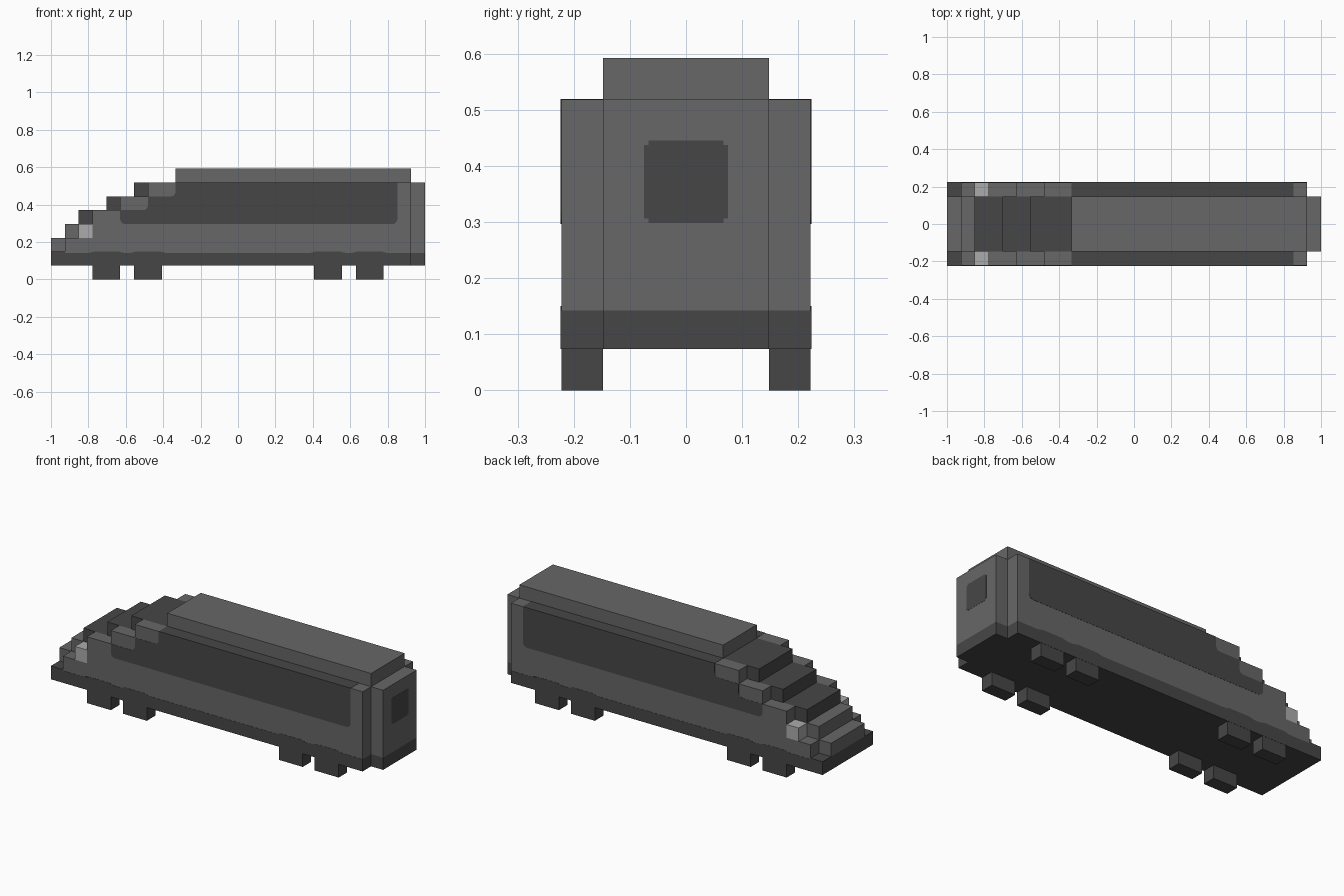
import bpy
import bmesh

cube = bpy.data.objects.get("Cube")
if cube:
    bpy.data.objects.remove(cube, do_unlink=True)

U = 2 / 27            # size of one block
HALF = 2 * U          # half width of the centre section
OUTER = 3 * U         # half width over the side sections
SKIRT_TOP = 0.142
PROUD = 0.001         # how far painted panels stand out


def X(n):
    """Length position of block line n, counted from the nose."""
    return -1 + n * U


def make_material(name, value):
    mat = bpy.data.materials.new(name)
    mat.use_nodes = True
    colour = (value, value, value, 1)
    mat.diffuse_color = colour
    mat.node_tree.nodes["Principled BSDF"].inputs["Base Color"].default_value = colour
    return mat


GREY = make_material("body grey", 0.135)
DARK = make_material("dark grey", 0.062)
LIGHT = make_material("lamp light grey", 0.41)


def prism(name, points, start, end, mat, axis="y", mirror=False):
    """Extrude a flat outline along y (points are x, z) or x (points are y, z)."""
    bm = bmesh.new()
    if axis == "y":
        verts = [bm.verts.new((a, start, z)) for a, z in points]
        step = (0, end - start, 0)
    else:
        verts = [bm.verts.new((start, a, z)) for a, z in points]
        step = (end - start, 0, 0)
    face = bm.faces.new(verts)
    moved = bmesh.ops.extrude_face_region(bm, geom=[face], use_keep_orig=True)["geom"]
    bmesh.ops.translate(bm, vec=step, verts=[g for g in moved if isinstance(g, bmesh.types.BMVert)])
    bmesh.ops.recalc_face_normals(bm, faces=bm.faces)
    mesh = bpy.data.meshes.new(name)
    bm.to_mesh(mesh)
    bm.free()
    mesh.materials.append(mat)
    obj = bpy.data.objects.new(name, mesh)
    bpy.context.collection.objects.link(obj)
    if mirror:
        mod = obj.modifiers.new("Mirror", "MIRROR")
        mod.use_axis = (False, True, False)
        mod.use_mirror_merge = False
    return obj


def rect(x0, x1, z0, z1):
    return [(x0, z0), (x1, z0), (x1, z1), (x0, z1)]


def stairs(steps):
    """Rising outline from (x line, top z line) pairs."""
    points = []
    for (n, low), (_, high) in zip(steps, steps[1:]):
        points += [(X(n), low), (X(n), high)]
        points.append((X(steps[steps.index((_, high))][0]), high))
    return points


# Centre hull with the stepped nose and the rear end
prism("centre_hull", [
    (1, SKIRT_TOP), (X(0), 2 * U), (X(0), 3 * U), (X(1), 3 * U), (X(1), 4 * U),
    (X(9), 4 * U), (X(9), 7 * U), (1, 7 * U)], -HALF, HALF, GREY)

# Stepped dark windscreen
prism("windscreen", [
    (X(2), 4 * U), (X(2), 5 * U), (X(4), 5 * U), (X(4), 6 * U), (X(6), 6 * U),
    (X(6), 7 * U), (X(9), 7 * U), (X(9), 4 * U)], -HALF, HALF, DARK)

# Raised roof
prism("roof", rect(X(9), X(26), 7 * U, 8 * U), -HALF, HALF, GREY)

# Side sections
prism("side_shells", [
    (X(26), SKIRT_TOP), (X(1), SKIRT_TOP), (X(1), 3 * U), (X(3), 3 * U), (X(3), 5 * U),
    (X(5), 5 * U), (X(5), 6 * U), (X(7), 6 * U), (X(7), 7 * U), (X(26), 7 * U)],
    HALF, OUTER, GREY, mirror=True)

# Window bands, wrapping over the ledge beside the roof
r = 0.022
c = 0.007
prism("side_windows", [
    (X(5), 4 * U + r), (X(5) + c, 4 * U + c), (X(5) + r, 4 * U),
    (X(25) - r, 4 * U), (X(25) - c, 4 * U + c), (X(25), 4 * U + r),
    (X(25), 7 * U + PROUD), (X(9), 7 * U + PROUD),
    (X(9), 6 * U + r), (X(9) - c, 6 * U + c), (X(9) - r, 6 * U), (X(7), 6 * U),
    (X(7), 5 * U + r), (X(7) - c, 5 * U + c), (X(7) - r, 5 * U), (X(5), 5 * U)],
    HALF, OUTER + PROUD, DARK, mirror=True)

# Headlamps
prism("headlamps", rect(X(2), X(3), 3 * U, 4 * U), HALF, OUTER, LIGHT, mirror=True)

# Dark skirt, rising slightly over each wheel
WHEELS = (3, 6, 19, 22)
outline = [(X(26), U), (X(0), U), (X(0), 2 * U), (X(1), 2 * U), (X(1), SKIRT_TOP)]
for n in WHEELS:
    outline += [(X(n) - 0.02, SKIRT_TOP), (X(n) + 0.012, 0.15),
                (X(n + 2) - 0.012, 0.15), (X(n + 2) + 0.02, SKIRT_TOP)]
outline.append((X(26), SKIRT_TOP))
prism("side_skirts", outline, HALF, OUTER + PROUD, DARK, mirror=True)
prism("floor", [(X(0), U), (1, U), (1, SKIRT_TOP), (X(0), 2 * U)], -HALF, HALF, DARK)

# Block wheels
for i, n in enumerate(WHEELS, 1):
    prism(f"wheel_pair_{i}", rect(X(n), X(n + 2), 0, U), HALF, OUTER, DARK, mirror=True)

# Rear window with nicked corners
a, b, lo, hi, k = 0.075, 0.067, 0.298, 0.445, 0.008
half = [(b, lo), (b, lo + k), (a, lo + k), (a, hi - k), (b, hi - k), (b, hi)]
prism("rear_window", half + [(-y, z) for y, z in reversed(half)], 0.999, 1 + PROUD, DARK, axis="x")
